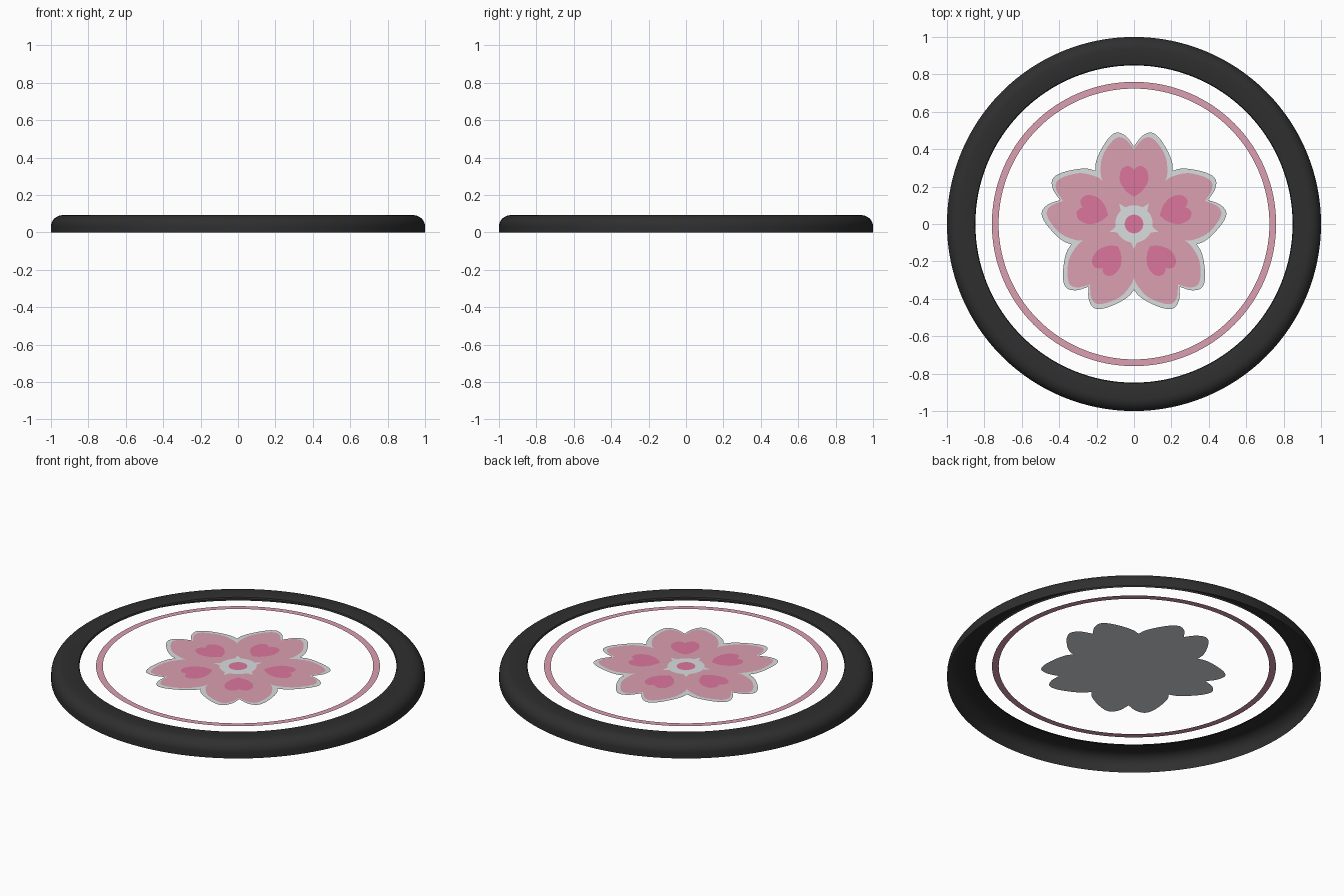
import bpy, math
from mathutils import Vector

if "Cube" in bpy.data.objects:
    bpy.data.objects.remove(bpy.data.objects["Cube"])


def material(name, rgb):
    m = bpy.data.materials.new(name)
    m.diffuse_color = (*rgb, 1)
    m.use_nodes = True
    m.node_tree.nodes["Principled BSDF"].inputs["Base Color"].default_value = m.diffuse_color
    return m


BLACK = material("matte black", (0.028, 0.028, 0.028))
SILVER = material("pale grey", (0.70, 0.73, 0.74))
PINK = material("soft pink", (0.71, 0.35, 0.44))
ROSE = material("deep rose", (0.72, 0.18, 0.34))


def mesh_object(name, verts, faces, mat):
    me = bpy.data.meshes.new(name)
    me.from_pydata(verts, [], faces)
    me.materials.append(mat)
    ob = bpy.data.objects.new(name, me)
    bpy.context.collection.objects.link(ob)
    return ob


def lathe(name, profile, mat, n=128):
    """Spin an open (radius, height) profile around z, listed from outside to inside."""
    verts = [(r * math.cos(2 * math.pi * i / n), r * math.sin(2 * math.pi * i / n), z)
             for r, z in profile for i in range(n)]
    faces = [(k * n + i, k * n + (i + 1) % n, (k + 1) * n + (i + 1) % n, (k + 1) * n + i)
             for k in range(len(profile) - 1) for i in range(n)]
    return mesh_object(name, verts, faces, mat)


def smooth_path(pts, steps=5):
    """Catmull-Rom curve through the points, ends included."""
    p = [Vector(q) for q in pts]
    p = [2 * p[0] - p[1]] + p + [2 * p[-1] - p[-2]]
    out = []
    for i in range(1, len(p) - 2):
        a, b, c, d = p[i - 1:i + 3]
        for s in range(steps):
            t = s / steps
            out.append(0.5 * (2 * b + (c - a) * t + (2 * a - 5 * b + 4 * c - d) * t ** 2
                              + (3 * b - a - 3 * c + d) * t ** 3))
    return out + [p[-2]]


def mirrored(half):
    """Half outline ending on the axis, continued on the other side."""
    return half + [Vector((-v.x, v.y)) for v in reversed(half[:-1])]


def turned(pts, k):
    """Rotate a top-petal outline to petal k, counter-clockwise."""
    a = k * math.tau / 5
    c, s = math.cos(a), math.sin(a)
    return [(v.x * c - v.y * s, v.x * s + v.y * c) for v in pts]


def polar(r, deg):
    return Vector((r * math.sin(math.radians(deg)), r * math.cos(math.radians(deg))))


def plates(name, outlines, z, mat):
    verts, faces = [], []
    for o in outlines:
        faces.append(list(range(len(verts), len(verts) + len(o))))
        verts += [(x, y, z) for x, y in o]
    return mesh_object(name, verts, faces, mat)


# Rounded bezel, an open shell underneath
arc = [(0.935 + 0.065 * math.cos(a), 0.032 + 0.06 * math.sin(a))
       for a in [math.pi / 2 * i / 10 for i in range(11)]]
rim = lathe("rim", [(1, 0)] + arc + [(0.86, 0.092), (0.852, 0.089), (0.848, 0.08)], BLACK)
bpy.context.view_layer.objects.active = rim
rim.select_set(True)
bpy.ops.object.shade_smooth_by_angle(angle=math.radians(40))

# Thin decorative band
lathe("pink_band", [(0.76, 0.079), (0.724, 0.079)], PINK)

# Notched five-petal backing
edge = mirrored(smooth_path([(0.207, 0.285), (0.204, 0.33), (0.18, 0.39), (0.135, 0.46),
                             (0.09, 0.489), (0.04, 0.467), (0, 0.415)]))
plates("flower_backing", [[p for k in range(5) for p in turned(edge[:-1], k)]],
       0.0775, SILVER)

# Pink petals, leaving a small star open in the middle
tip = mirrored(smooth_path([polar(0.285, 36), (0.178, 0.27), (0.172, 0.35), (0.135, 0.42),
                            (0.09, 0.462), (0.045, 0.452), (0, 0.40)]))
inner = [polar(0.135, -36)] + [polar(0.1, a) for a in range(-27, 28, 6)] + [polar(0.135, 36)]
plates("petals", [turned(tip + inner, k) for k in range(5)], 0.0785, PINK)

# Heart marks on the petals
heart = mirrored(smooth_path([(0, 0.145), (0.045, 0.178), (0.075, 0.23), (0.07, 0.285),
                              (0.04, 0.31), (0.012, 0.302), (0, 0.288)]))[:-1]
plates("petal_hearts", [turned(heart, k) for k in range(5)], 0.0795, ROSE)

# Flower centre
plates("flower_centre", [[(0.05 * math.cos(math.tau * i / 32), 0.05 * math.sin(math.tau * i / 32))
                          for i in range(32)]], 0.0795, ROSE)
